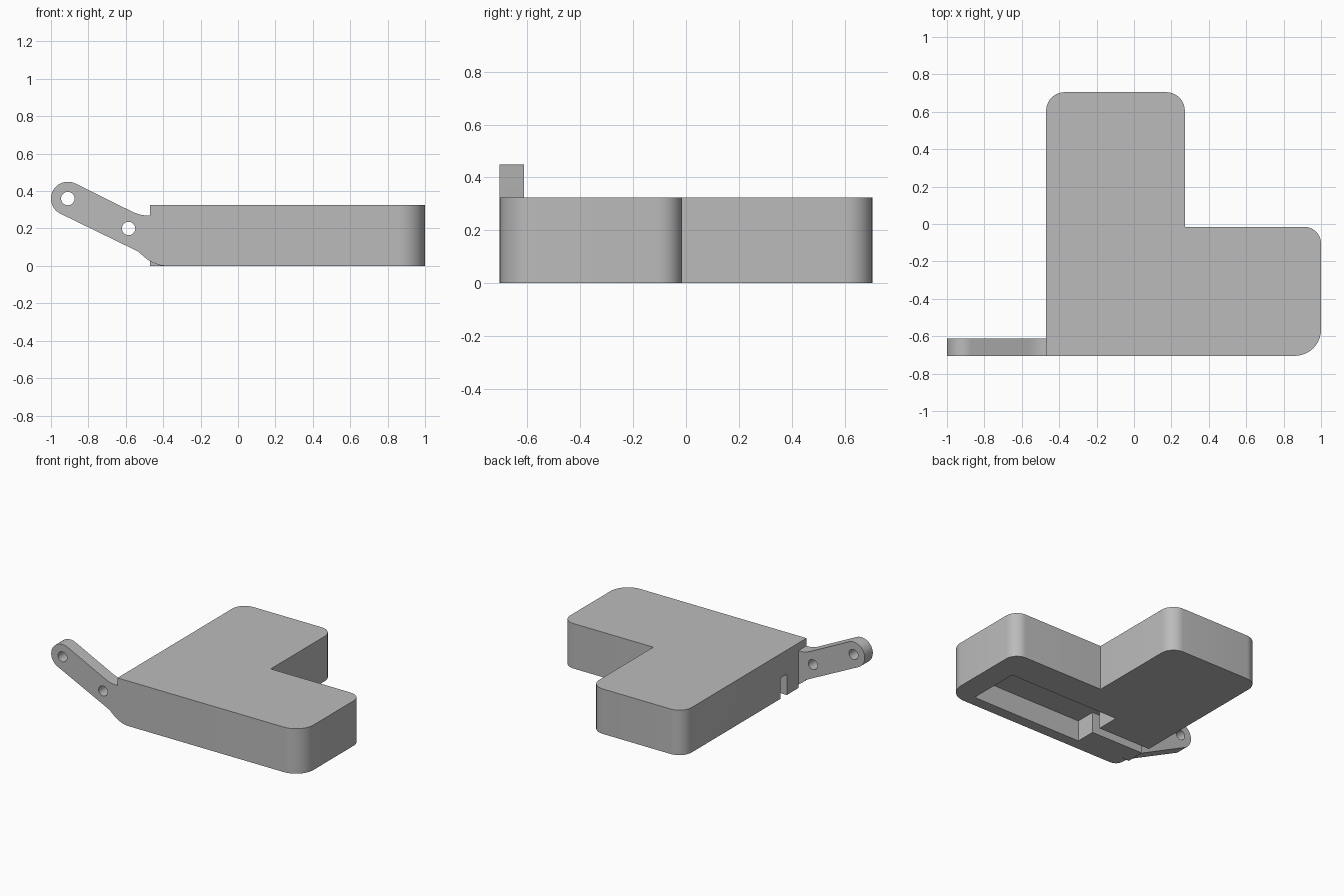
import bpy
import bmesh
from math import cos, sin, pi
from mathutils import Vector

default = bpy.data.objects.get("Cube")
if default:
    bpy.data.objects.remove(default, do_unlink=True)

GREY = (0.5, 0.5, 0.5, 1)
grey = bpy.data.materials.new("plain_grey")
grey.use_nodes = True
grey.diffuse_color = GREY
grey.node_tree.nodes["Principled BSDF"].inputs["Base Color"].default_value = GREY


def prism(name, outline, offset):
    """Extrude a closed outline of 3D points along an offset."""
    bm = bmesh.new()
    face = bm.faces.new([bm.verts.new(p) for p in outline])
    moved = bmesh.ops.extrude_face_region(bm, geom=[face])["geom"]
    bmesh.ops.translate(bm, vec=offset, verts=[v for v in moved if isinstance(v, bmesh.types.BMVert)])
    bmesh.ops.recalc_face_normals(bm, faces=bm.faces)
    mesh = bpy.data.meshes.new(name)
    bm.to_mesh(mesh)
    bm.free()
    mesh.materials.append(grey)
    obj = bpy.data.objects.new(name, mesh)
    bpy.context.collection.objects.link(obj)
    return obj


def plan(points, z):
    return [(x, y, z) for x, y in points]


def side(points, y):
    return [(x, y, z) for x, z in points]


def rounded(corners, steps=10):
    """Round the right-angled corners that have a radius."""
    points = []
    for i, (x, y, r) in enumerate(corners):
        here = Vector((x, y))
        if not r:
            points.append(here)
            continue
        a = (Vector(corners[i - 1][:2]) - here).normalized() * r
        b = (Vector(corners[(i + 1) % len(corners)][:2]) - here).normalized() * r
        for k in range(steps + 1):
            t = k / steps * pi / 2
            points.append(here + a * (1 - sin(t)) + b * (1 - cos(t)))
    return points


def arc(cx, cz, r, start, end, steps=24):
    angles = [start + (end - start) * k / steps for k in range(steps + 1)]
    return [(cx + r * cos(t), cz + r * sin(t)) for t in angles]


def bezier(a, b, c, steps=10):
    a, b, c = Vector(a), Vector(b), Vector(c)
    ts = [k / steps for k in range(steps + 1)]
    return [a * (1 - t) ** 2 + b * 2 * t * (1 - t) + c * t * t for t in ts]


def cut(obj, cutter):
    mod = obj.modifiers.new("cut", "BOOLEAN")
    mod.operation, mod.solver, mod.object = "DIFFERENCE", "EXACT", cutter
    bpy.context.view_layer.objects.active = obj
    bpy.ops.object.modifier_apply(modifier=mod.name)
    bpy.data.objects.remove(cutter, do_unlink=True)


def smooth(obj):
    bpy.ops.object.select_all(action="DESELECT")
    obj.select_set(True)
    bpy.context.view_layer.objects.active = obj
    bpy.ops.object.shade_smooth_by_angle()


FRONT, LUG_BACK, WALL, HEIGHT = -0.705, -0.613, -0.47, 0.325

# L-shaped body
body = prism("body", plan(rounded([
    (WALL, FRONT, 0), (1, FRONT, 0.14), (1, -0.015, 0.09),
    (0.272, -0.015, 0), (0.272, 0.705, 0.1), (WALL, 0.705, 0.1)]), 0), (0, 0, HEIGHT))

# Underside pocket with a narrow channel out through the side wall
cut(body, prism("pocket_cutter", plan([
    (0.833, -0.625), (0.833, -0.245), (-0.05, -0.245), (-0.05, -0.41),
    (-0.6, -0.41), (-0.6, -0.48), (-0.05, -0.48), (-0.05, -0.625)], -0.1), (0, 0, 0.25)))

# Recess that receives the root of the lug
ROOT = -0.38
cut(body, prism("root_cutter", side([
    (-0.6, -0.1), (ROOT, -0.1), (ROOT, 0.27), (-0.6, 0.27)], -0.8), (0, LUG_BACK + 0.8, 0)))
smooth(body)

# Slanted lug with a rounded tip, blended into the body
TIP, PIVOT = (-0.91, 0.36), (-0.585, 0.2)
tilt = (Vector(PIVOT) - Vector(TIP)).angle_signed(Vector((1, 0)))
outline = arc(*TIP, 0.09, tilt + pi / 2, tilt + 3 * pi / 2)
outline += bezier((-0.53, 0.075), (-0.46, 0), (ROOT, 0))
outline += [(ROOT, 0.27), (WALL, 0.27)]
outline += bezier((-0.49, 0.27), (-0.52, 0.27), (-0.56, 0.287), 6)
lug = prism("mounting_lug", side(outline, FRONT), (0, LUG_BACK - FRONT, 0))
for centre in (TIP, PIVOT):
    cut(lug, prism("hole_cutter", side(arc(*centre, 0.036, 0, 2 * pi * 23 / 24, 23), -0.8), (0, 0.3, 0)))
smooth(lug)
